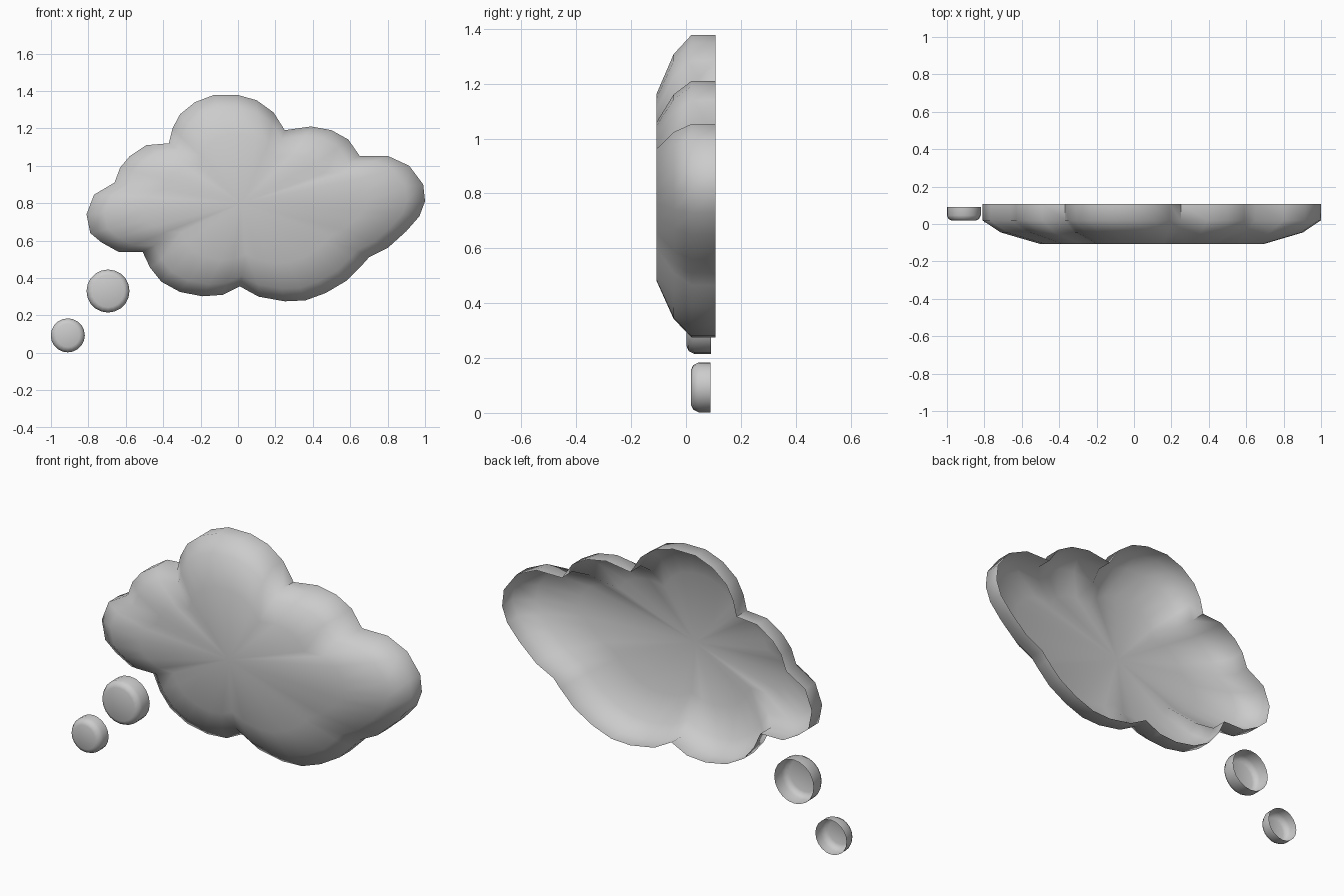
import bpy, math

if "Cube" in bpy.data.objects:
    bpy.data.objects.remove(bpy.data.objects["Cube"])


def open_shell(name, rings, centre):
    """Loft matching rings together, cap the front with a fan, leave the back open."""
    n = len(rings[0])
    verts = [v for ring in rings for v in ring] + [centre]
    faces = []
    for k in range(len(rings) - 1):
        for i in range(n):
            j = (i + 1) % n
            faces.append((k * n + i, k * n + j, (k + 1) * n + j, (k + 1) * n + i))
    last = (len(rings) - 1) * n
    for i in range(n):
        faces.append((last + i, last + (i + 1) % n, len(verts) - 1))
    mesh = bpy.data.meshes.new(name)
    mesh.from_pydata(verts, [], faces)
    mesh.update()
    obj = bpy.data.objects.new(name, mesh)
    bpy.context.collection.objects.link(obj)
    bpy.ops.object.select_all(action='DESELECT')
    obj.select_set(True)
    bpy.context.view_layer.objects.active = obj
    # point normals outward from the shell
    bpy.ops.object.mode_set(mode='EDIT')
    bpy.ops.mesh.select_all(action='SELECT')
    bpy.ops.mesh.normals_make_consistent(inside=False)
    bpy.ops.object.mode_set(mode='OBJECT')
    if mesh.polygons[-1].normal.y > 0:
        mesh.flip_normals()
    bpy.ops.object.shade_smooth_by_angle(angle=math.radians(62))
    return obj


# Cloud outline (x, z), clockwise from the top lobe
outline = [
    (-.13, 1.378), (0, 1.378), (.10, 1.35), (.19, 1.285), (.25, 1.19),
    (.39, 1.21), (.50, 1.19), (.59, 1.14), (.65, 1.053),
    (.80, 1.053), (.915, 1.0), (.99, .90), (1.0, .81), (.97, .73), (.90, .65),
    (.80, .56), (.70, .51), (.66, .465), (.58, .385), (.47, .32), (.36, .28),
    (.25, .275), (.11, .30), (.01, .355), (-.08, .31), (-.19, .302),
    (-.31, .325), (-.41, .38), (-.47, .455), (-.51, .54), (-.64, .54),
    (-.73, .59), (-.79, .64), (-.81, .74), (-.77, .845), (-.66, .91),
    (-.63, .99), (-.58, 1.05), (-.49, 1.11), (-.37, 1.12), (-.35, 1.20),
    (-.31, 1.275), (-.23, 1.34)]

# Cloud: straight rim, then two sloping bands towards the flat front
cx, cz = .10, .815
levels = [(.107, 1, 1), (.02, 1, 1), (-.045, .893, .875), (-.107, .66, .62)]
cloud_rings = [[(cx + (x - cx) * sx, y, cz + (z - cz) * sz) for x, z in outline]
               for y, sx, sz in levels]
open_shell("cloud", cloud_rings, (.02, -.107, .80))


# Bubbles: shallow rounded cups
def bubble(name, x, z, r, front, back, sides=20):
    profile = [(back, r), (front + .028, r), (front + .008, r - .010), (front, r - .028)]
    rings = [[(x + q * math.sin(2 * math.pi * i / sides), y,
               z + q * math.cos(2 * math.pi * i / sides)) for i in range(sides)]
             for y, q in profile]
    open_shell(name, rings, (x, front, z))


bubble("large_bubble", -.695, .33, .115, .002, .092)
bubble("small_bubble", -.91, .093, .091, .018, .09)
